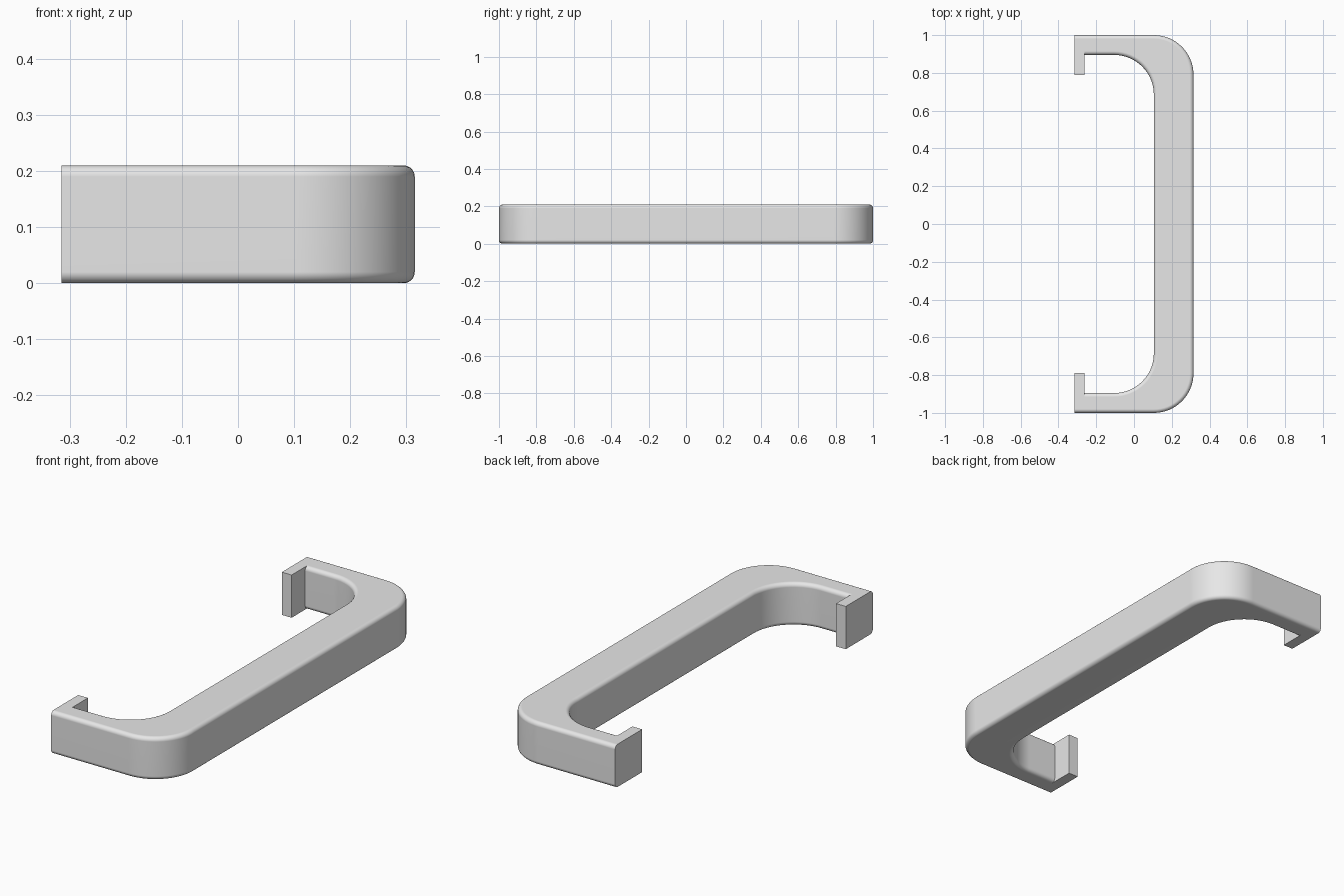
import bpy
import bmesh
from math import sin, cos, radians, pi

cube = bpy.data.objects.get("Cube")
if cube:
    bpy.data.objects.remove(cube, do_unlink=True)

HEIGHT = 0.21
BACK = -0.315      # x of the open ends
FILLET = 0.02
ARC_STEPS = 16

# Single grey material
grey = bpy.data.materials.new("plain grey")
grey.use_nodes = True
colour = (0.8, 0.8, 0.8, 1)
grey.diffuse_color = colour
grey.node_tree.nodes["Principled BSDF"].inputs["Base Color"].default_value = colour


def arc(cx, cy, radius):
    """Quarter turn from +y round to +x."""
    angles = [pi / 2 * (1 - i / ARC_STEPS) for i in range(ARC_STEPS + 1)]
    return [(cx + radius * cos(a), cy + radius * sin(a)) for a in angles]


def with_mirror(half):
    return half + [(x, -y) for x, y in reversed(half)]


def extrude_outline(name, outline, fillet=0):
    """Extrude a plan outline upward and round its rims except at the ends."""
    bm = bmesh.new()
    base = bm.faces.new([bm.verts.new((x, y, 0)) for x, y in outline])
    top = bmesh.ops.extrude_face_region(bm, geom=[base], use_keep_orig=True)
    verts = [g for g in top["geom"] if isinstance(g, bmesh.types.BMVert)]
    bmesh.ops.translate(bm, verts=verts, vec=(0, 0, HEIGHT))
    bmesh.ops.recalc_face_normals(bm, faces=bm.faces)
    if fillet:
        rims = []
        for e in bm.edges:
            a, b = (v.co for v in e.verts)
            level = abs(a.z - b.z) < 1e-5
            at_end = max(a.x, b.x) < BACK + 1e-4
            if level and not at_end:
                rims.append(e)
        bmesh.ops.bevel(bm, geom=rims, offset=fillet, offset_type='OFFSET',
                        segments=5, profile=0.5, affect='EDGES')
    mesh = bpy.data.meshes.new(name)
    bm.to_mesh(mesh)
    bm.free()
    mesh.materials.append(grey)
    mesh.shade_smooth()
    mesh.set_sharp_from_angle(angle=radians(35))
    obj = bpy.data.objects.new(name, mesh)
    bpy.context.collection.objects.link(obj)
    normals = obj.modifiers.new("flat face normals", 'WEIGHTED_NORMAL')
    normals.keep_sharp = True
    return obj


# Handle: wide grip bar curving into two thinner arms
outer = with_mirror([(BACK, 1)] + arc(0.105, 0.79, 0.21))
inner = with_mirror([(BACK, 0.895)] + arc(-0.105, 0.685, 0.21))
extrude_outline("handle", outer + inner[::-1], FILLET)

# Sharp-edged lips turned inward at the arm ends
for name, side in (("left_lip", 1), ("right_lip", -1)):
    near, far = side * 0.79, side * (0.895 + FILLET)
    extrude_outline(name, [(BACK, near), (-0.262, near), (-0.262, far), (BACK, far)])
